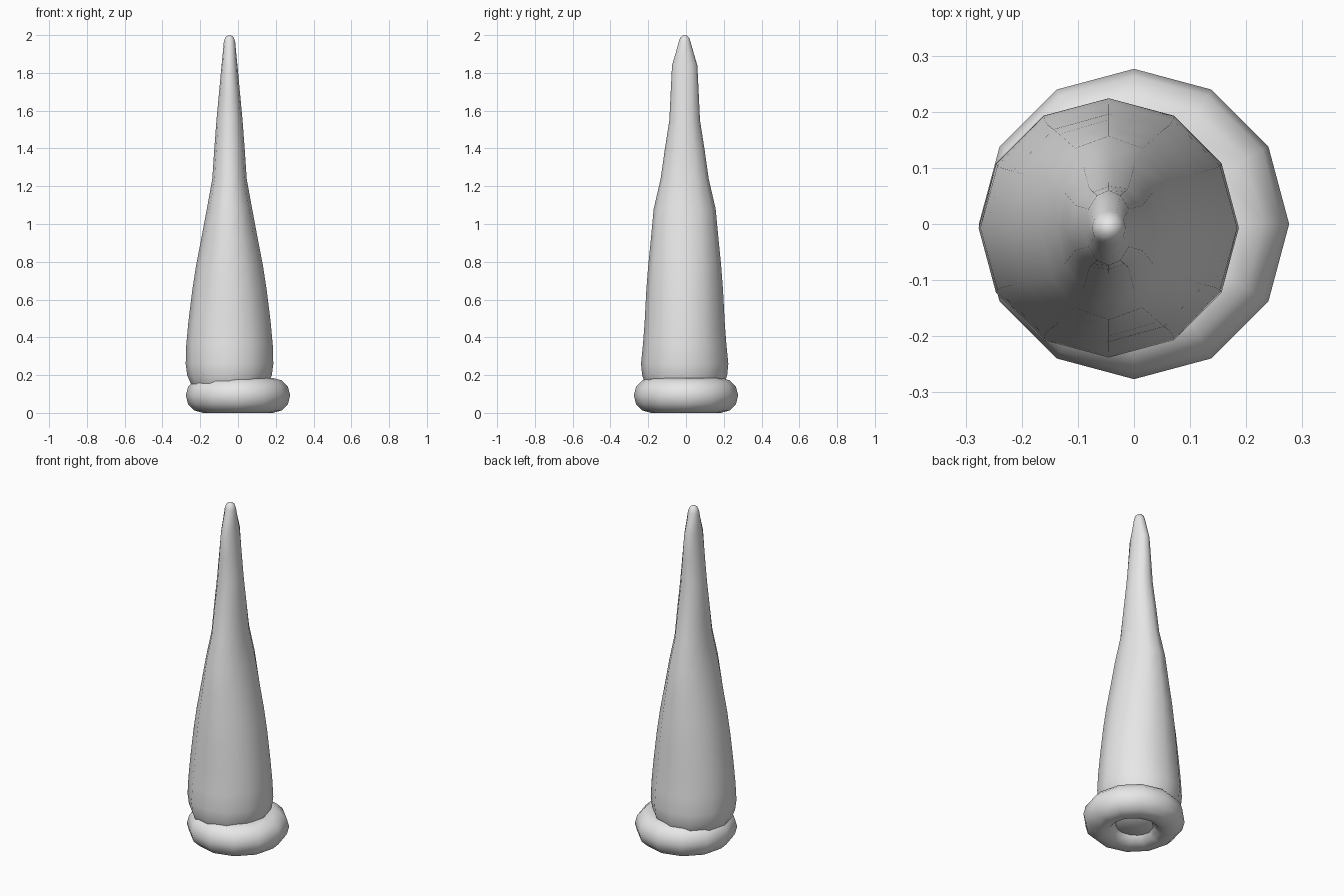
import bpy, bmesh, math

if "Cube" in bpy.data.objects:
    bpy.data.objects.remove(bpy.data.objects["Cube"])

SIDES = 12

grey = bpy.data.materials.new("light_grey")
grey.diffuse_color = (0.8, 0.8, 0.8, 1)
grey.use_nodes = True
grey.node_tree.nodes["Principled BSDF"].inputs["Base Color"].default_value = grey.diffuse_color


def finish(name, bm):
    bmesh.ops.recalc_face_normals(bm, faces=bm.faces)
    mesh = bpy.data.meshes.new(name)
    bm.to_mesh(mesh)
    bm.free()
    for p in mesh.polygons:
        p.use_smooth = True
    mesh.materials.append(grey)
    obj = bpy.data.objects.new(name, mesh)
    bpy.context.collection.objects.link(obj)
    return obj


def ring_verts(bm, cx, cy, rx, ry, z):
    return [bm.verts.new((cx + rx * math.cos(math.tau * i / SIDES),
                          cy + ry * math.sin(math.tau * i / SIDES), z))
            for i in range(SIDES)]


def bridge(bm, a, b):
    for i in range(SIDES):
        j = (i + 1) % SIDES
        bm.faces.new((a[i], a[j], b[j], b[i]))


# Base ring: a torus lying on the ground
bm = bmesh.new()
rings = []
for k in range(SIDES):
    t = math.tau * k / SIDES
    r = 0.184 + 0.0925 * math.cos(t)
    rings.append(ring_verts(bm, 0, 0, r, r, 0.0925 + 0.0925 * math.sin(t)))
for k in range(SIDES):
    bridge(bm, rings[k], rings[(k + 1) % SIDES])
finish("base_ring", bm)

# Tapering horn: height, half width in x, half width in y
profile = [
    (0.05, 0.12, 0.12), (0.09, 0.175, 0.175), (0.16, 0.207, 0.212),
    (0.20, 0.224, 0.225), (0.26, 0.232, 0.231), (0.36, 0.229, 0.221),
    (0.48, 0.218, 0.212), (0.65, 0.197, 0.203), (0.78, 0.177, 0.193),
    (0.92, 0.150, 0.179), (1.08, 0.120, 0.164), (1.24, 0.091, 0.127),
    (1.39, 0.081, 0.106), (1.55, 0.069, 0.081), (1.70, 0.055, 0.074),
    (1.84, 0.042, 0.067), (1.90, 0.036, 0.049), (1.965, 0.030, 0.031),
    (1.987, 0.023, 0.023), (1.997, 0.011, 0.011),
]
CX, CY = -0.045, -0.007
bm = bmesh.new()
rings = [ring_verts(bm, CX, CY, rx, ry, z) for z, rx, ry in profile]
for a, b in zip(rings, rings[1:]):
    bridge(bm, a, b)
# Rounded tip and closed foot
for ring, z in ((rings[-1], 2.0), (rings[0], 0.035)):
    pole = bm.verts.new((CX, CY, z))
    for i in range(SIDES):
        bm.faces.new((ring[i], ring[(i + 1) % SIDES], pole))
finish("horn", bm)
